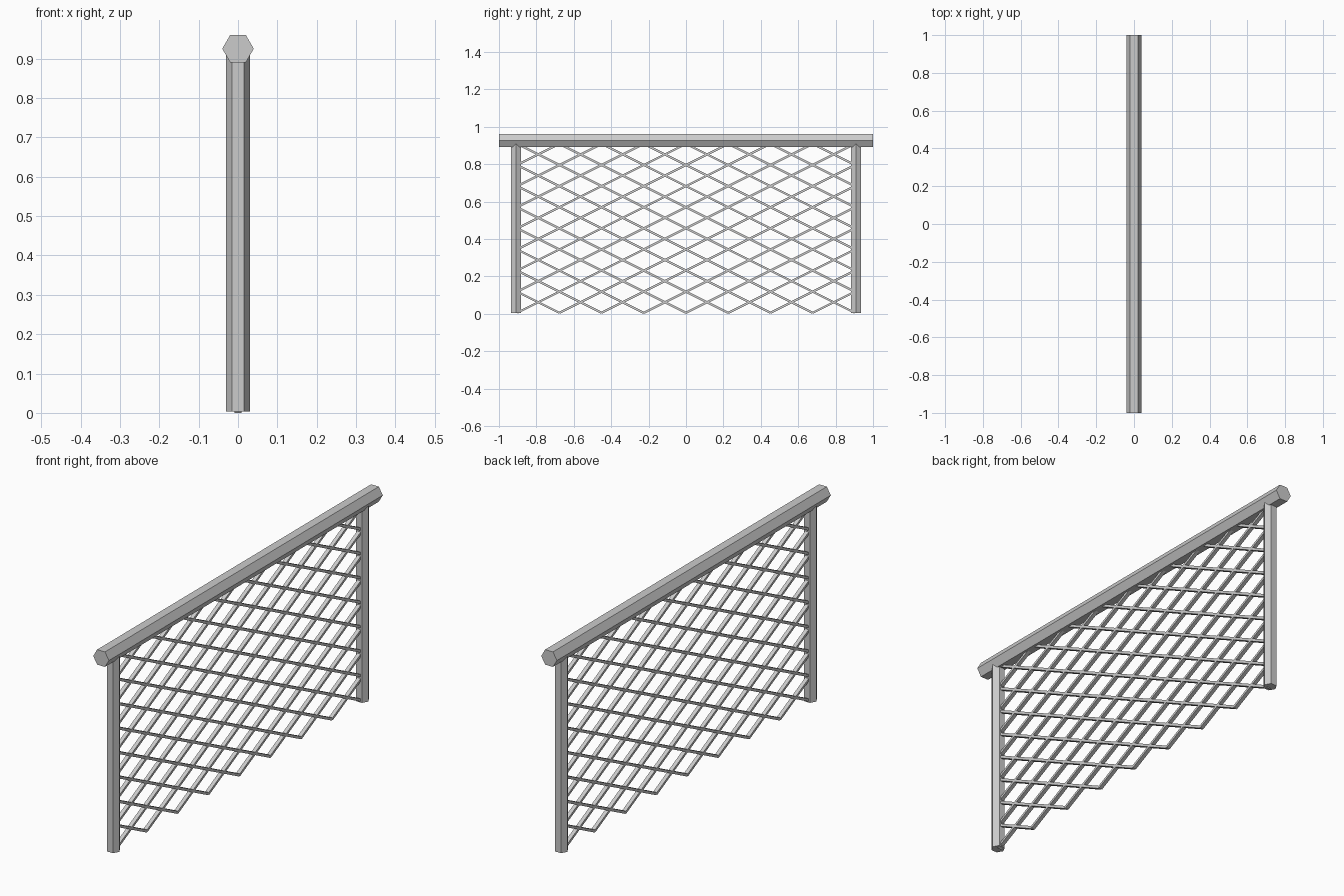
import bpy, bmesh, math
from mathutils import Vector

if "Cube" in bpy.data.objects:
    bpy.data.objects.remove(bpy.data.objects["Cube"])

POST_Y, RAIL_Z = 0.909, 0.9255
N = 8                                  # lattice cells each way
CELL_Y, CELL_Z, LATTICE_Z = 0.2257, 0.1129, 0.0052
HEX = [(math.cos(i * math.pi / 3), math.sin(i * math.pi / 3)) for i in range(6)]
RECT = [(1, 0.65), (-1, 0.65), (-1, -0.65), (1, -0.65)]


def add_bar(bm, p, q, r, section):
    """Bar between two (y, z) points; section is given as (x, sideways)."""
    p, q = Vector((0, *p)), Vector((0, *q))
    u = Vector((1, 0, 0))
    v = (q - p).normalized().cross(u)
    offs = [u * r * a + v * r * b for a, b in section]
    a = [bm.verts.new(p + o) for o in offs]
    b = [bm.verts.new(q + o) for o in offs]
    n = len(section)
    for i in range(n):
        j = (i + 1) % n
        bm.faces.new((a[i], a[j], b[j], b[i]))
    bm.faces.new(a[::-1])
    bm.faces.new(b)


def make_object(name, bars, r, section):
    bm = bmesh.new()
    for p, q in bars:
        add_bar(bm, p, q, r, section)
    bmesh.ops.recalc_face_normals(bm, faces=bm.faces)
    me = bpy.data.meshes.new(name)
    bm.to_mesh(me)
    bm.free()
    ob = bpy.data.objects.new(name, me)
    bpy.context.collection.objects.link(ob)


# Handrail
make_object("handrail", [((-1, RAIL_Z), (1, RAIL_Z))], 0.04, HEX)

# End posts, running up into the rail
for name, s in (("front_post", -1), ("back_post", 1)):
    make_object(name, [((s * POST_Y, 0.004), (s * POST_Y, RAIL_Z))], 0.03, HEX)

# Lattice: parallel flat diagonals, mirrored for the second direction
for name, s in (("rising_lattice", 1), ("falling_lattice", -1)):
    def node(i, j):
        return (s * (i - N / 2) * CELL_Y, LATTICE_Z + j * CELL_Z)
    bars = [(node(k, 0), node(N, N - k)) for k in range(N)]
    bars += [(node(0, k), node(N - k, N)) for k in range(1, N)]
    make_object(name, bars, 0.009, RECT)
